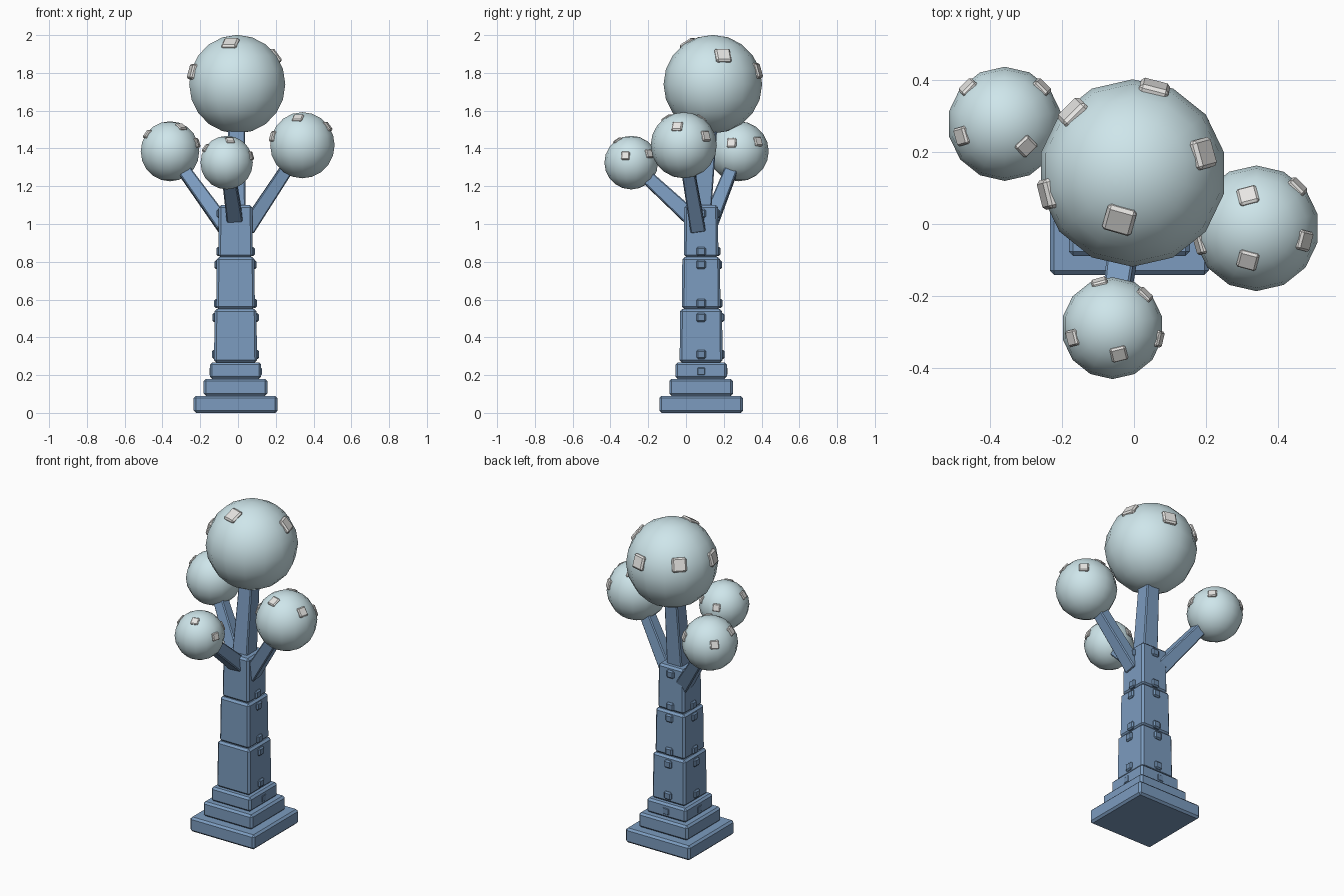
import bpy, bmesh
from math import sqrt
from mathutils import Vector, Matrix

if "Cube" in bpy.data.objects:
    bpy.data.objects.remove(bpy.data.objects["Cube"])

CX, CY = -0.013, 0.08      # trunk axis


def material(name, color):
    m = bpy.data.materials.new(name)
    m.diffuse_color = (*color, 1)
    m.use_nodes = True
    m.node_tree.nodes["Principled BSDF"].inputs["Base Color"].default_value = m.diffuse_color
    return m


BARK = material("blue_bark", (0.20, 0.33, 0.52))
STUD = material("blue_stud", (0.16, 0.27, 0.43))
LEAF = material("pale_foliage", (0.62, 0.79, 0.83))
CHIP = material("white_chip", (0.80, 0.79, 0.77))


def finish(name, bm, mat, bevel=0):
    mesh = bpy.data.meshes.new(name)
    bmesh.ops.recalc_face_normals(bm, faces=bm.faces)
    bm.to_mesh(mesh)
    bm.free()
    ob = bpy.data.objects.new(name, mesh)
    bpy.context.collection.objects.link(ob)
    mesh.materials.append(mat)
    if bevel:
        mod = ob.modifiers.new("bevel", 'BEVEL')
        mod.width, mod.segments = bevel, 1
    return ob


def block(name, size, matrix, mat, bevel, taper=1.0):
    """Box centred on the matrix origin, top scaled by taper."""
    bm = bmesh.new()
    bmesh.ops.create_cube(bm, size=1)
    for v in bm.verts:
        k = taper if v.co.z > 0 else 1
        v.co = Vector((v.co.x * size[0] * k, v.co.y * size[1] * k, v.co.z * size[2]))
    bm.transform(matrix)
    return finish(name, bm, mat, bevel)


# Stepped base and stacked trunk: width, bottom, top, taper
tiers = [("base_lower", 0.443, 0.0, 0.09, 1), ("base_middle", 0.337, 0.09, 0.18, 1),
         ("base_upper", 0.272, 0.18, 0.267, 1), ("trunk_lower", 0.228, 0.267, 0.55, 0.97),
         ("trunk_middle", 0.205, 0.55, 0.825, 0.97), ("trunk_upper", 0.183, 0.825, 1.1, 0.97)]
for name, w, z0, z1, taper in tiers:
    block(name, (w, w, z1 - z0), Matrix.Translation((CX, CY, (z0 + z1) / 2)), BARK, 0.012, taper)

# Small studs on the two sides and the back
for z, half in [(0.22, 0.139), (0.31, 0.125), (0.505, 0.123), (0.58, 0.113),
                (0.785, 0.111), (0.855, 0.102), (1.055, 0.100)]:
    for dx, dy in ((1, 0), (-1, 0), (0, 1)):
        d = half - 0.015
        size = (0.03 if dx else 0.05, 0.03 if dy else 0.05, 0.048)
        block("trunk_stud", size, Matrix.Translation((CX + dx * d, CY + dy * d, z)), STUD, 0.008)

# Foliage balls: centre, radius, branch start, branch widths, chip offsets (x, y)
balls = [
    ("top", (-0.004, 0.142, 1.74), 0.261, (CX, CY, 1.05), 0.105, 0.085,
     [(-0.037, -0.132), (0.2, 0.055), (0.062, 0.24), (-0.17, 0.172), (-0.242, -0.06)]),
    ("left", (-0.36, 0.279, 1.385), 0.159, (-0.07, 0.12, 0.985), 0.082, 0.066,
     [(-0.105, 0.104), (0.106, 0.104), (-0.122, -0.035), (0.06, -0.063), (0.146, -0.038)]),
    ("right", (0.341, -0.012, 1.417), 0.175, (0.05, 0.063, 0.975), 0.08, 0.068,
     [(-0.024, 0.092), (0.117, 0.118), (0.136, -0.035), (-0.024, -0.09), (-0.16, -0.046)]),
    ("front", (-0.06, -0.29, 1.325), 0.142, (-0.018, 0.025, 1.035), 0.085, 0.07,
     [(-0.113, -0.028), (0.018, -0.073), (0.132, -0.031), (0.092, 0.095), (-0.037, 0.13)]),
]
for name, c, r, start, w0, w1, chips in balls:
    c, start = Vector(c), Vector(start)

    # Tapered square branch ending inside the ball
    end = c + (start - c).normalized() * r * 0.6
    d = end - start
    rot = Vector((0, 0, 1)).rotation_difference(d).to_matrix().to_4x4()
    block(name + "_branch", (w0, w0, d.length),
          Matrix.Translation((start + end) / 2) @ rot, BARK, 0.006, w1 / w0)

    # Low-poly ball with smooth shading
    bm = bmesh.new()
    bmesh.ops.create_uvsphere(bm, u_segments=14, v_segments=10, radius=r)
    bm.transform(Matrix.Translation(c))
    for f in bm.faces:
        f.smooth = True
    finish(name + "_foliage", bm, LEAF)

    # Square chips set into the ball surface
    for x, y in chips:
        z = sqrt(max((r * 0.99) ** 2 - x * x - y * y, 0.0004))
        n = Vector((x, y, z)).normalized()
        rot = n.to_track_quat('Z', 'Y').to_matrix().to_4x4()
        block(name + "_chip", (r * 0.32, r * 0.32, r * 0.12),
              Matrix.Translation(c + n * r * 0.965) @ rot, CHIP, r * 0.035)
